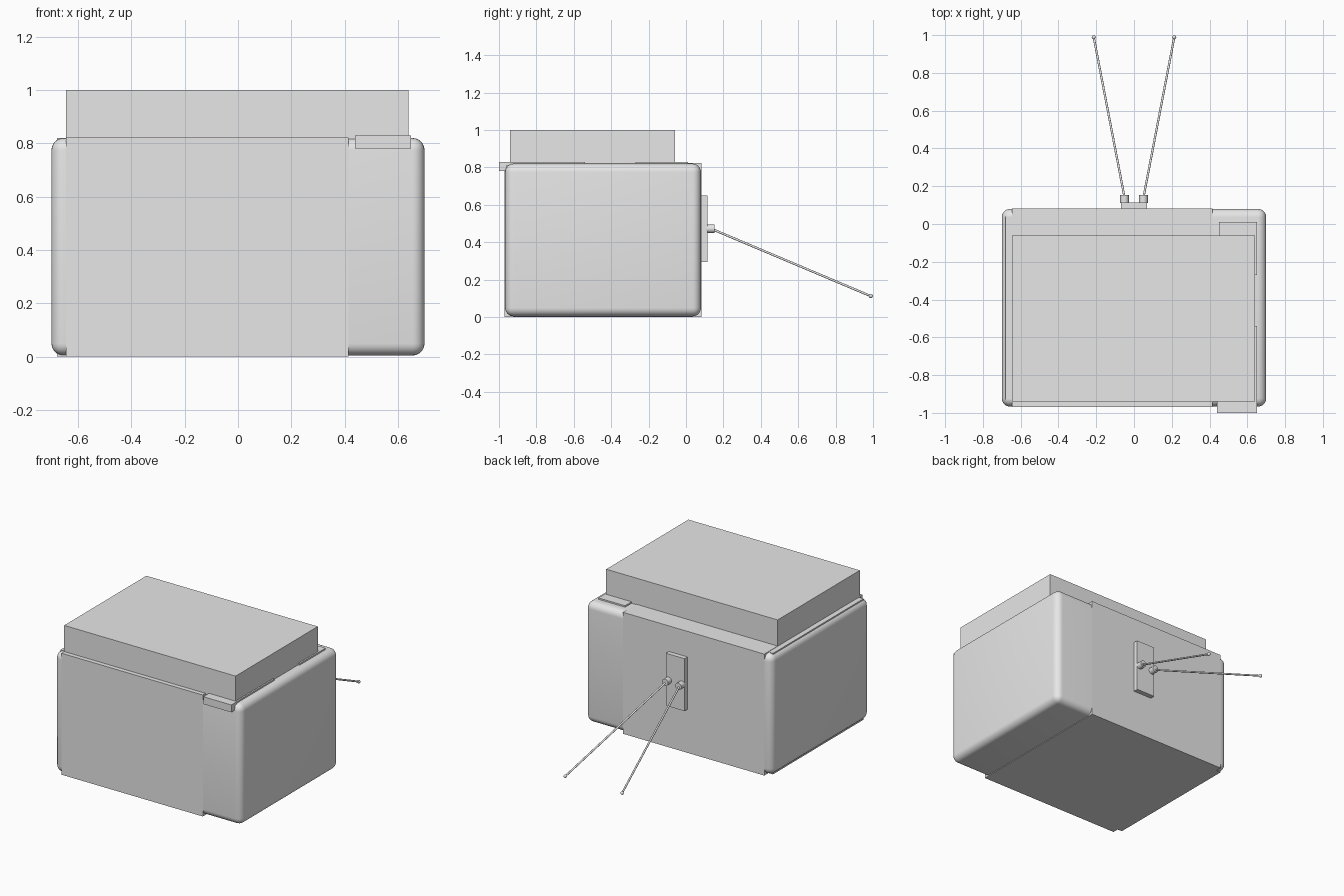
import bpy
import bmesh
import math
from mathutils import Vector

old = bpy.data.objects.get("Cube")
if old:
    bpy.data.objects.remove(old, do_unlink=True)

# One plain grey for the whole model
grey = bpy.data.materials.new("plain_grey")
grey.use_nodes = True
grey.diffuse_color = (0.8, 0.8, 0.8, 1)
grey.node_tree.nodes["Principled BSDF"].inputs["Base Color"].default_value = (0.8, 0.8, 0.8, 1)


def add_object(name, bm, smooth=False):
    mesh = bpy.data.meshes.new(name)
    bm.to_mesh(mesh)
    bm.free()
    mesh.materials.append(grey)
    obj = bpy.data.objects.new(name, mesh)
    bpy.context.collection.objects.link(obj)
    if smooth:
        bpy.ops.object.select_all(action="DESELECT")
        obj.select_set(True)
        bpy.context.view_layer.objects.active = obj
        bpy.ops.object.shade_smooth_by_angle(angle=math.radians(40))
    return obj


def box(name, low, high, radius=0):
    low, high = Vector(low), Vector(high)
    bm = bmesh.new()
    bmesh.ops.create_cube(bm, size=1)
    bmesh.ops.scale(bm, vec=high - low, verts=bm.verts)
    bmesh.ops.translate(bm, vec=(low + high) / 2, verts=bm.verts)
    if radius:
        bmesh.ops.bevel(bm, geom=bm.edges[:], offset=radius, segments=6,
                        profile=0.5, affect="EDGES")
    return add_object(name, bm, smooth=radius > 0)


def rod(name, start, end, radius, sides):
    start, end = Vector(start), Vector(end)
    axis = end - start
    bm = bmesh.new()
    bmesh.ops.create_cone(bm, cap_ends=True, segments=sides, radius1=radius,
                          radius2=radius, depth=axis.length)
    bmesh.ops.rotate(bm, verts=bm.verts, matrix=axis.to_track_quat("Z", "Y").to_matrix())
    bmesh.ops.translate(bm, vec=(start + end) / 2, verts=bm.verts)
    return add_object(name, bm, smooth=True)


def ball(name, center, radius):
    bm = bmesh.new()
    bmesh.ops.create_uvsphere(bm, u_segments=12, v_segments=8, radius=radius)
    bmesh.ops.translate(bm, vec=center, verts=bm.verts)
    return add_object(name, bm, smooth=True)


# Rounded case with square-edged panels set into it
box("case", (-0.70, -0.967, 0.004), (0.70, 0.08, 0.82), radius=0.045)
box("square_panel", (-0.645, -0.97, 0), (0.415, 0.083, 0.823))
box("side_panel", (-0.68, -0.93, 0.001), (-0.60, 0.04, 0.821))

# Raised lid
box("lid", (-0.645, -0.94, 0.80), (0.64, -0.06, 1.0))

# Latch with a front lip, and the hinge plate behind it
box("latch_plate", (0.44, -1.0, 0.81), (0.65, -0.54, 0.83))
box("latch_lip", (0.44, -1.0, 0.78), (0.65, -0.96, 0.83))
box("hinge_plate", (0.45, -0.27, 0.81), (0.65, 0.01, 0.83))

# Aerial on the back
box("aerial_plate", (-0.07, 0.07, 0.295), (0.07, 0.115, 0.65))
for side, s in (("left", 1), ("right", -1)):
    tip = (s * 0.213, 0.988, 0.112)
    rod(side + "_aerial_knob", (s * 0.05, 0.11, 0.472), (s * 0.05, 0.153, 0.472), 0.023, 12)
    rod(side + "_aerial_rod", (s * 0.05, 0.14, 0.47), tip, 0.006, 10)
    ball(side + "_aerial_tip", tip, 0.011)
